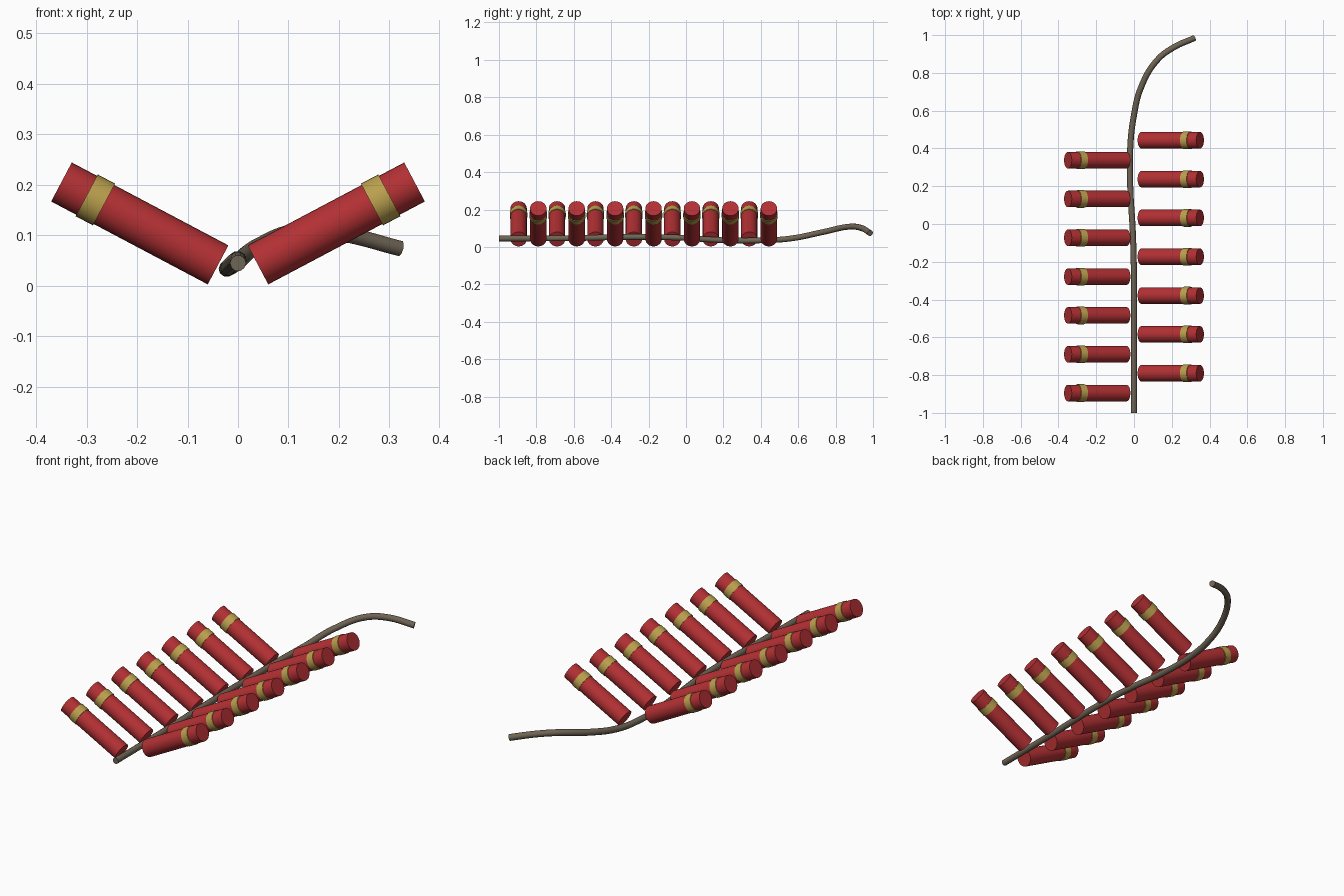
import bpy, math
from mathutils import Vector

cube = bpy.data.objects.get("Cube")
if cube:
    bpy.data.objects.remove(cube, do_unlink=True)


def material(name, rgb):
    m = bpy.data.materials.new(name)
    m.use_nodes = True
    m.diffuse_color = (*rgb, 1)
    bsdf = m.node_tree.nodes["Principled BSDF"]
    bsdf.inputs["Base Color"].default_value = (*rgb, 1)
    bsdf.inputs["Roughness"].default_value = 0.7
    return m


red = material("red paper", (0.45, 0.03, 0.034))
gold = material("gold band", (0.49, 0.35, 0.075))
brown = material("fuse brown", (0.16, 0.13, 0.09))

TUBE_R, BAND_R = 0.0437, 0.0468
TUBE_LEN, BAND_LEN, BAND_AT = 0.351, 0.039, 0.275
TILT = math.radians(62.1)
STEP = 0.2055


def cylinder(name, radius, length, centre, side, mat):
    bpy.ops.mesh.primitive_cylinder_add(vertices=32, radius=radius, depth=length,
                                        location=centre, rotation=(0, side * TILT, 0))
    ob = bpy.context.object
    ob.name = name
    ob.data.materials.append(mat)
    bpy.ops.object.shade_smooth_by_angle(angle=math.radians(40))


# Staggered rows of tubes, each with a band near its outer end
for side, label, first_y in ((-1, "right", -0.895), (1, "left", -0.79)):
    axis = Vector((side * math.sin(TILT), 0, math.cos(TILT)))
    for i in range(7):
        inner_end = Vector((side * 0.0395, first_y + i * STEP, 0.0415))
        cylinder(f"{label}_tube_{i + 1}", TUBE_R, TUBE_LEN,
                 inner_end + axis * TUBE_LEN / 2, side, red)
        cylinder(f"{label}_band_{i + 1}", BAND_R, BAND_LEN,
                 inner_end + axis * BAND_AT, side, gold)

# Fuse running between the rows and curling away at the back
path = [(0, -1, 0.045), (0, -0.6, 0.047), (0, -0.3, 0.053), (-0.006, -0.05, 0.05),
        (-0.02, 0.2, 0.036), (-0.02, 0.4, 0.035), (-0.003, 0.56, 0.045),
        (0.04, 0.73, 0.079), (0.125, 0.87, 0.108), (0.21, 0.935, 0.102),
        (0.321, 0.985, 0.074)]
curve = bpy.data.curves.new("fuse", "CURVE")
curve.dimensions = "3D"
curve.bevel_depth = 0.016
curve.bevel_resolution = 3
curve.resolution_u = 8
curve.use_fill_caps = True
spline = curve.splines.new("BEZIER")
spline.bezier_points.add(len(path) - 1)
for point, co in zip(spline.bezier_points, path):
    point.co = co
    point.handle_left_type = point.handle_right_type = "AUTO"
spline.use_smooth = True
curve.materials.append(brown)
fuse = bpy.data.objects.new("fuse", curve)
bpy.context.collection.objects.link(fuse)
